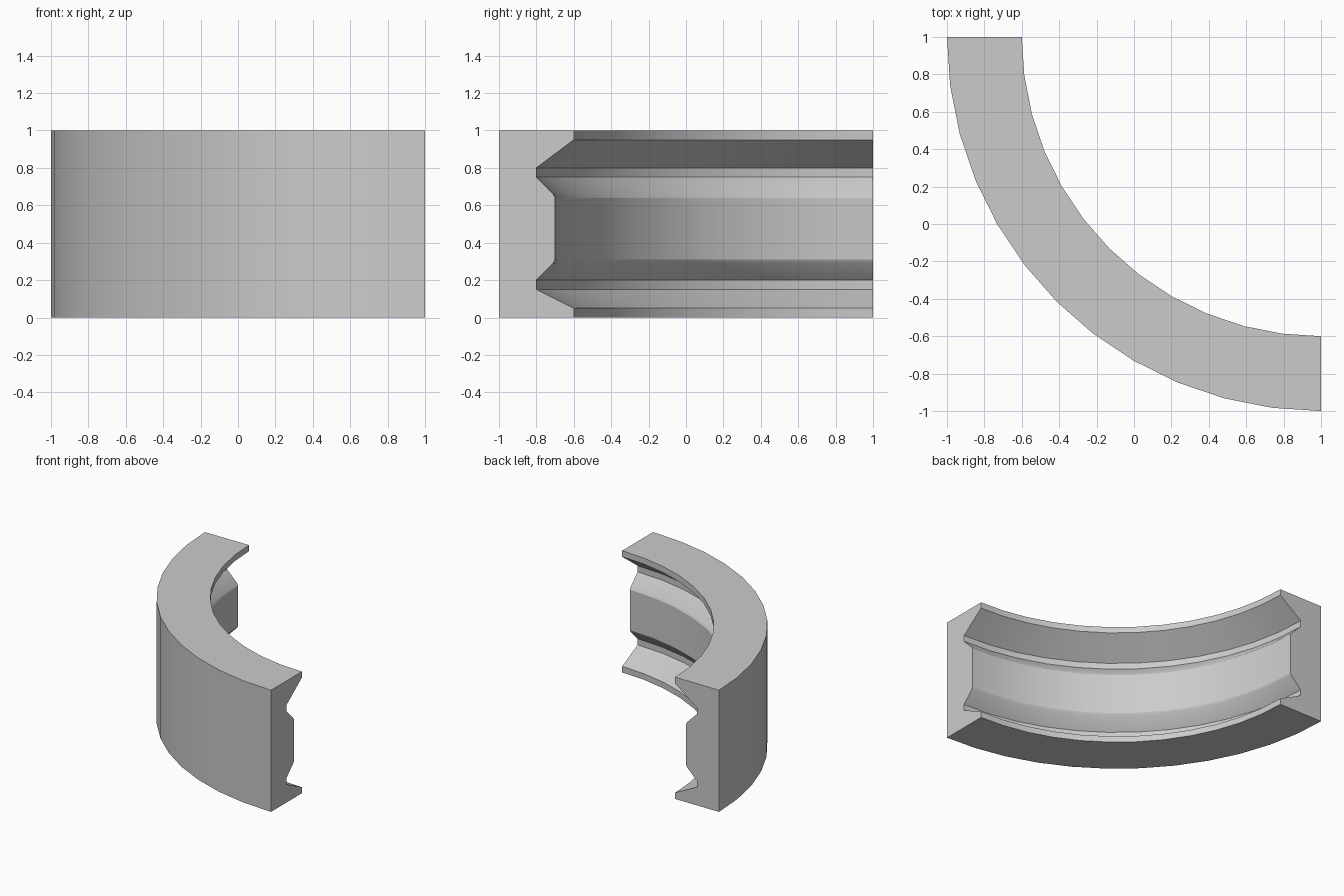
import bpy, bmesh, math
from mathutils import Vector

cube = bpy.data.objects.get("Cube")
if cube:
    bpy.data.objects.remove(cube, do_unlink=True)

# Plain grey finish
grey = bpy.data.materials.new("plain_grey")
grey.use_nodes = True
colour = (0.6, 0.6, 0.6, 1)
grey.diffuse_color = colour
grey.node_tree.nodes["Principled BSDF"].inputs["Base Color"].default_value = colour

# Grooved cross-section: (radius, height)
profile = [(2, 0), (1.6, 0), (1.6, 0.05), (1.8, 0.15), (1.8, 0.2),
           (1.71, 0.29), (1.7, 0.31), (1.7, 0.64), (1.71, 0.66),
           (1.8, 0.75), (1.8, 0.8), (1.6, 0.95), (1.6, 1), (2, 1)]
centre = Vector((1, 1, 0))

# Quarter ring swept about its centre, ends closed
bm = bmesh.new()
start = bm.faces.new([bm.verts.new(centre + Vector((-r, 0, z))) for r, z in profile])
bmesh.ops.spin(bm, geom=[start] + start.edges[:] + start.verts[:], cent=centre,
               axis=(0, 0, 1), angle=math.pi / 2, steps=12, use_duplicate=False)
if not start.is_valid or not any(abs(f.normal.y) > 0.99 and len(f.verts) == len(profile)
                                 and f.calc_center_median().y > 0.99 for f in bm.faces):
    cap = [e for e in bm.edges if e.is_boundary]
    bmesh.ops.holes_fill(bm, edges=cap, sides=0)
bmesh.ops.recalc_face_normals(bm, faces=bm.faces)

mesh = bpy.data.meshes.new("grooved_quarter_ring")
bm.to_mesh(mesh)
bm.free()
mesh.materials.append(grey)
ring = bpy.data.objects.new("grooved_quarter_ring", mesh)
bpy.context.collection.objects.link(ring)

# Smooth around the curve, crisp groove edges
bpy.context.view_layer.objects.active = ring
ring.select_set(True)
bpy.ops.object.shade_smooth_by_angle(angle=math.radians(25))
